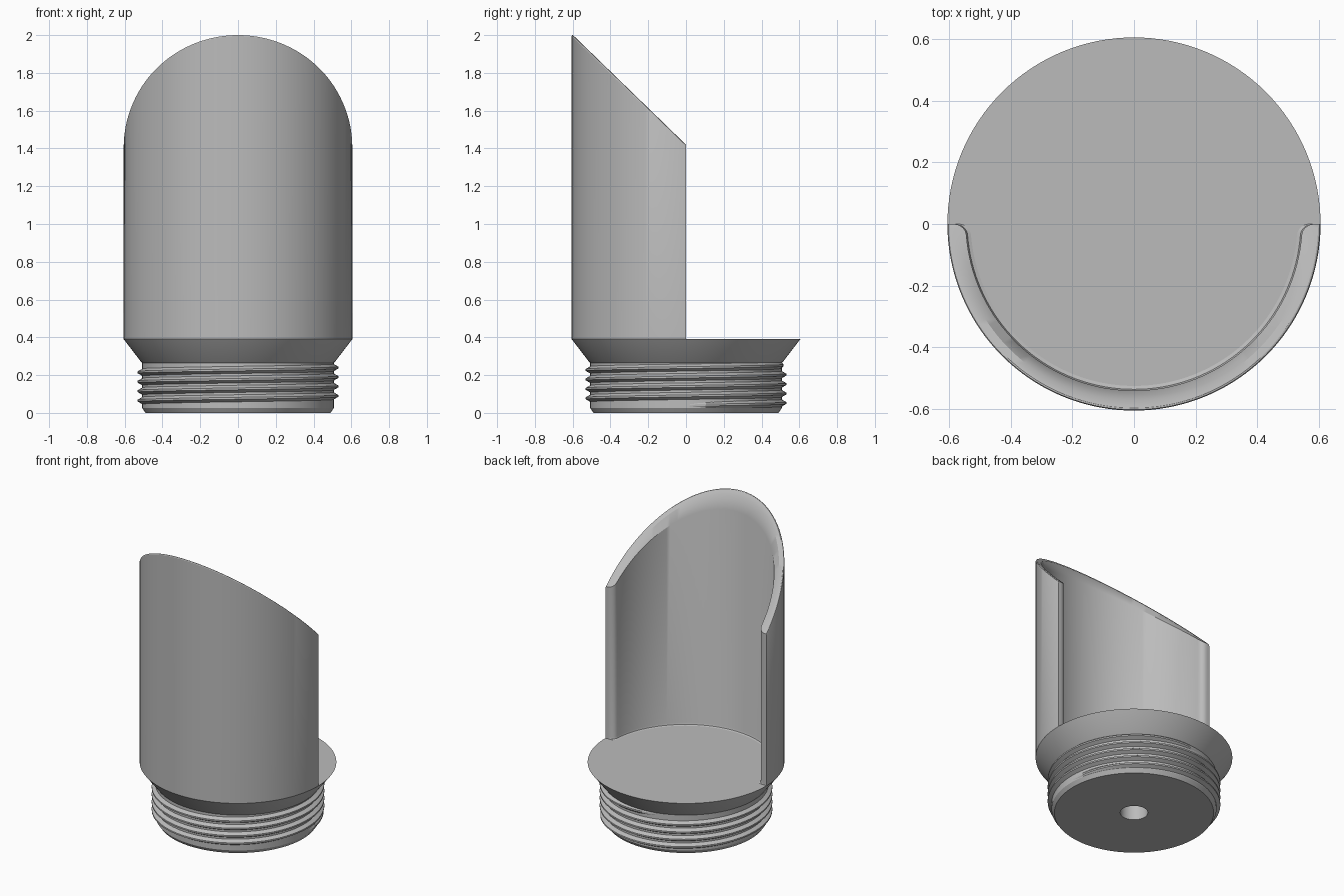
import bpy, bmesh, math

if "Cube" in bpy.data.objects:
    bpy.data.objects.remove(bpy.data.objects["Cube"], do_unlink=True)

# Single matte grey
GREY = (0.5, 0.5, 0.5, 1.0)
mat = bpy.data.materials.new("plain grey")
mat.use_nodes = True
mat.diffuse_color = GREY
mat.node_tree.nodes["Principled BSDF"].inputs["Base Color"].default_value = GREY


def polar(r, a, z):
    return (r * math.cos(a), r * math.sin(a), z)


def loft(name, rings, wrap=False, loop=True, angle=30):
    """Skin a row of equal cross-sections; wrap joins last to first, loop closes each section."""
    bm = bmesh.new()
    rows = [[bm.verts.new(p) for p in ring] for ring in rings]
    n = len(rows[0])
    for i in range(len(rows) if wrap else len(rows) - 1):
        a, b = rows[i], rows[(i + 1) % len(rows)]
        for j in range(n if loop else n - 1):
            k = (j + 1) % n
            bm.faces.new((a[j], b[j], b[k], a[k]))
    if not wrap:
        bm.faces.new(rows[0])
        bm.faces.new(rows[-1])
    bmesh.ops.remove_doubles(bm, verts=bm.verts, dist=1e-5)
    bmesh.ops.recalc_face_normals(bm, faces=bm.faces)
    mesh = bpy.data.meshes.new(name)
    bm.to_mesh(mesh)
    bm.free()
    mesh.materials.append(mat)
    obj = bpy.data.objects.new(name, mesh)
    bpy.context.collection.objects.link(obj)
    bpy.ops.object.select_all(action="DESELECT")
    obj.select_set(True)
    bpy.context.view_layer.objects.active = obj
    bpy.ops.object.shade_smooth_by_angle(angle=math.radians(angle))
    return obj


# Base plug: blind hole underneath, threaded neck core, flared collar, flat floor
R, FLOOR = 0.605, 0.39
profile = [(0, 0.25), (0.085, 0.25), (0.085, 0), (0.49, 0), (0.507, 0.025),
           (0.507, 0.265), (0.513, 0.27), (R, FLOOR), (0, FLOOR)]
SEG = 128
loft("base_plug",
     [[polar(r, 2 * math.pi * i / SEG, z) for r, z in profile] for i in range(SEG)],
     wrap=True, loop=False)

# Screw thread: ridge section swept along a helix, fading out at both ends
PITCH, TURNS, STEPS = 0.05, 4.3, 96
count = int(TURNS * STEPS)
thread = []
for i in range(count + 1):
    a = 2 * math.pi * i / STEPS
    z = 0.04 + PITCH * i / STEPS
    fade = min(1, i / 12, (count - i) / 12)
    crest = 0.506 + 0.025 * fade
    thread.append([polar(r, a, z + dz) for r, dz in
                   ((0.500, -0.023), (crest, -0.005), (crest, 0.005), (0.500, 0.023))])
loft("screw_thread", thread, angle=25)


# Half-round shield wall with a slanted top, steep inner lip and rounded inner corners
def slant(y):
    return 1.42 - 0.97 * y


def wall_section(t):
    a = math.pi + t
    s = math.sin(t)
    depth = min(1, R * s / 0.04)
    r_in = 0.545 + 0.04 * (1 - math.sqrt(max(0, 1 - (1 - depth) ** 2)))
    r_in -= 0.005 * s
    r_lip = max(0.572, r_in + 0.001)
    top = lambda r, drop: polar(r, a, slant(-r * s) - drop)
    return [polar(R, a, FLOOR), top(R, 0.012), top(0.602, 0.004), top(0.597, 0),
            top(r_lip, 0), top(r_in, 0.06 * s),
            polar(r_in, a, FLOOR + 0.015), polar(r_in - 0.004, a, FLOOR + 0.004),
            polar(r_in - 0.015, a, FLOOR)]


ends = [0, 0.002, 0.006, 0.013, 0.023, 0.036, 0.052]
middle = [0.07 + (math.pi - 0.14) * i / 72 for i in range(73)]
angles = ends + middle + [math.pi - t for t in reversed(ends)]
loft("shield_wall", [wall_section(t) for t in angles])
